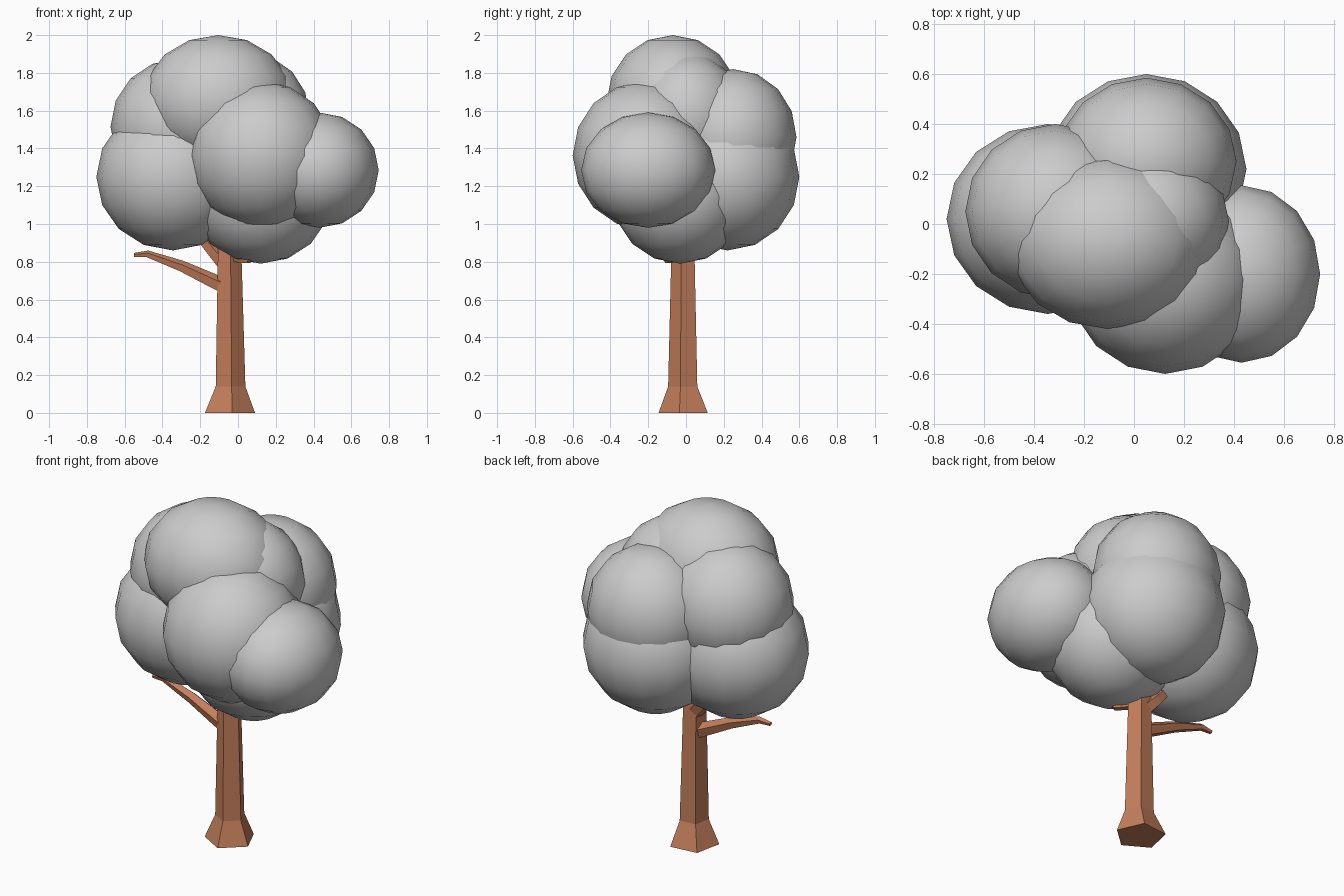
import bpy, bmesh, math
from mathutils import Vector

cube = bpy.data.objects.get("Cube")
if cube:
    bpy.data.objects.remove(cube, do_unlink=True)


def material(name, rgb):
    m = bpy.data.materials.new(name)
    m.use_nodes = True
    m.diffuse_color = (*rgb, 1)
    bsdf = next(n for n in m.node_tree.nodes if n.type == 'BSDF_PRINCIPLED')
    bsdf.inputs["Base Color"].default_value = (*rgb, 1)
    bsdf.inputs["Roughness"].default_value = 0.9
    return m


BARK = material("bark brown", (0.55, 0.21, 0.105))
LEAF = material("foliage grey", (0.6, 0.6, 0.6))


def finish(name, bm, mat, smooth):
    bmesh.ops.recalc_face_normals(bm, faces=bm.faces[:])
    for f in bm.faces:
        f.smooth = smooth
    me = bpy.data.meshes.new(name)
    bm.to_mesh(me)
    bm.free()
    me.materials.append(mat)
    ob = bpy.data.objects.new(name, me)
    bpy.context.collection.objects.link(ob)
    return ob


def limb(name, path, radii, sides=5, phase=60, level=False):
    """Loft a tapering polygon along a path."""
    bm = bmesh.new()
    pts = [Vector(p) for p in path]
    rings = []
    for i, (p, r) in enumerate(zip(pts, radii)):
        d = (pts[min(i + 1, len(pts) - 1)] - pts[max(i - 1, 0)]).normalized()
        if level:
            u, v = Vector((1, 0, 0)), Vector((0, 1, 0))
        else:
            u = d.cross(Vector((0, 0, 1))).normalized()
            v = u.cross(d)
        ring = []
        for k in range(sides):
            a = math.radians(phase + 360 * k / sides)
            ring.append(bm.verts.new(p + r * (math.cos(a) * u + math.sin(a) * v)))
        rings.append(ring)
    for a, b in zip(rings, rings[1:]):
        for k in range(sides):
            j = (k + 1) % sides
            bm.faces.new((a[k], a[j], b[j], b[k]))
    bm.faces.new(rings[0])
    bm.faces.new(rings[-1])
    return finish(name, bm, BARK, False)


# Five-sided trunk with a flared foot
limb("trunk", [(-0.047, -0.006, 0), (-0.042, -0.012, 0.14),
               (-0.046, -0.012, 0.8), (-0.046, -0.012, 1.1)],
     [0.14, 0.083, 0.067, 0.055], level=True)

# Bare side branch and the limbs that run up into the crown
limb("side_branch", [(-0.06, -0.01, 0.665), (-0.12, -0.01, 0.69), (-0.3, -0.01, 0.775),
                     (-0.48, -0.01, 0.84), (-0.55, -0.01, 0.835)],
     [0.045, 0.042, 0.032, 0.02, 0.012], phase=90)
limb("left_limb", [(-0.06, 0, 0.78), (-0.13, 0.02, 0.86), (-0.26, 0.04, 1.02)],
     [0.045, 0.04, 0.03], phase=90)
limb("front_limb", [(-0.03, -0.03, 0.83), (0.045, -0.09, 0.81), (0.16, -0.2, 1.0)],
     [0.035, 0.026, 0.025], phase=90)

# Crown clumps: centre, radii
CLUMPS = {
    "top_clump": ((-0.105, -0.07, 1.65), (0.4, 0.35, 0.35)),
    "upper_left_side_clump": ((0.06, 0.01, 1.57), (0.32, 0.3, 0.335)),
    "front_clump": ((0.125, -0.22, 1.363), (0.39, 0.38, 0.392)),
    "left_clump": ((0.43, -0.2, 1.285), (0.315, 0.355, 0.305)),
    "upper_back_clump": ((0.05, 0.25, 1.46), (0.36, 0.335, 0.36)),
    "lower_back_clump": ((0.05, 0.22, 1.25), (0.4, 0.38, 0.39)),
    "upper_right_clump": ((-0.315, 0.05, 1.515), (0.36, 0.35, 0.36)),
    "lower_right_clump": ((-0.345, 0.02, 1.25), (0.405, 0.38, 0.39)),
    "bottom_clump": ((0.12, -0.03, 1.15), (0.375, 0.36, 0.36)),
}
for name, (c, r) in CLUMPS.items():
    bm = bmesh.new()
    bmesh.ops.create_uvsphere(bm, u_segments=16, v_segments=8, radius=1)
    bmesh.ops.scale(bm, vec=r, verts=bm.verts)
    bmesh.ops.translate(bm, vec=c, verts=bm.verts)
    finish(name, bm, LEAF, True)
